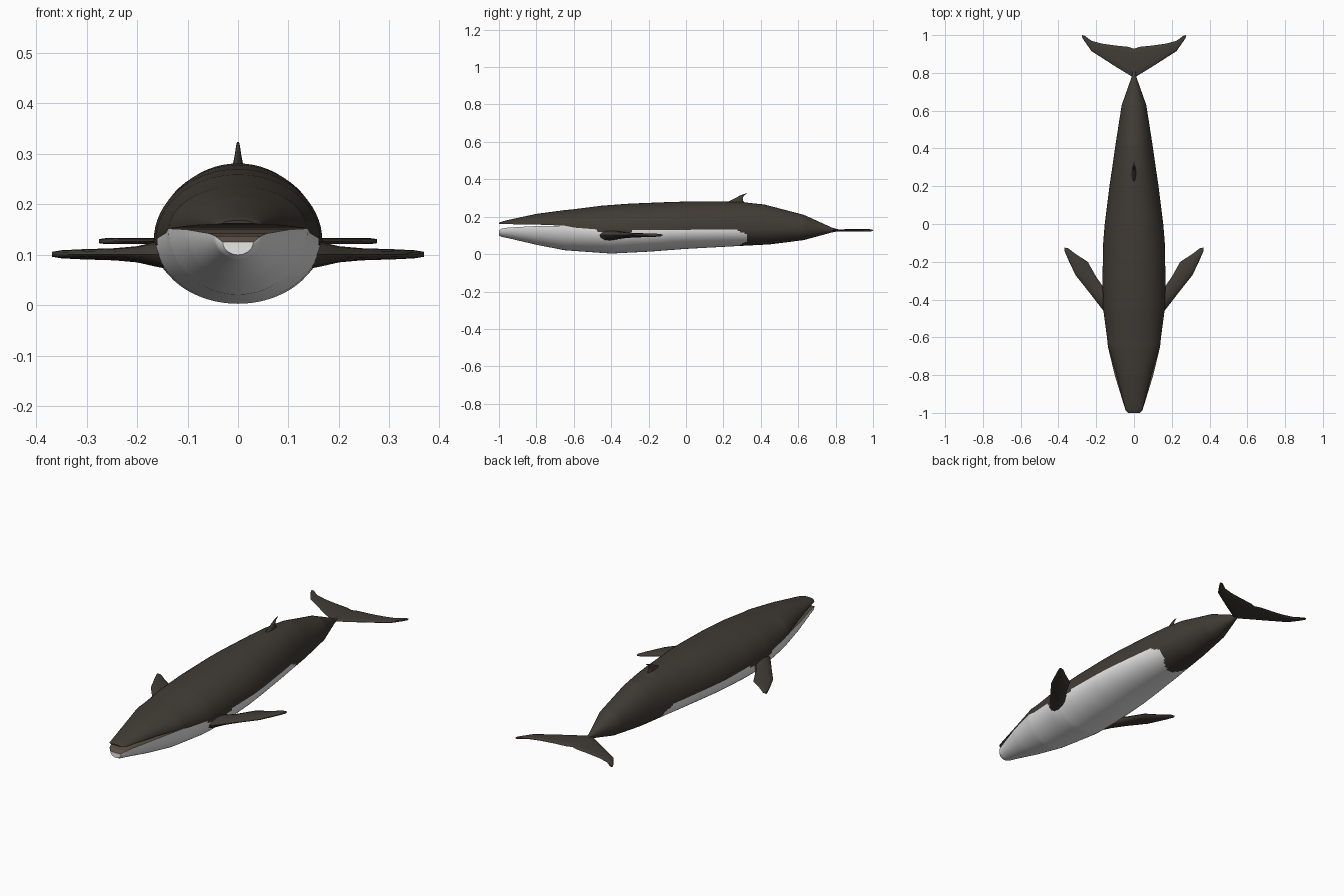
import bpy, bmesh, math

if "Cube" in bpy.data.objects:
    bpy.data.objects.remove(bpy.data.objects["Cube"])

def material(name, rgb):
    m = bpy.data.materials.new(name)
    m.diffuse_color = (*rgb, 1)
    m.use_nodes = True
    m.node_tree.nodes["Principled BSDF"].inputs["Base Color"].default_value = m.diffuse_color
    return m

DARK = material("dark skin", (0.052, 0.044, 0.035))
WHITE = material("pale belly", (0.8, 0.8, 0.8))
MOUTH = material("mouth lining", (0.10, 0.075, 0.055))

def finish(bm, name, mats, angle=40):
    me = bpy.data.meshes.new(name)
    bm.to_mesh(me)
    bm.free()
    ob = bpy.data.objects.new(name, me)
    bpy.context.collection.objects.link(ob)
    for m in mats:
        me.materials.append(m)
    bpy.ops.object.select_all(action='DESELECT')
    ob.select_set(True)
    bpy.context.view_layer.objects.active = ob
    bpy.ops.object.shade_smooth_by_angle(angle=math.radians(angle))
    return ob

def sample(table, y):
    """Linear interpolation of (y, a, b, c) rows."""
    for p, q in zip(table, table[1:]):
        if y <= q[0]:
            t = (y - p[0]) / (q[0] - p[0])
            return [a + (b - a) * t for a, b in zip(p[1:], q[1:])]
    return table[-1][1:]

# Body profiles: y, half width, side seam height, outer (back or belly) height
UPPER = [(-1.0, .030, .162, .168), (-.985, .045, .160, .174), (-.95, .054, .160, .183),
         (-.8, .092, .158, .215), (-.65, .136, .152, .235), (-.6, .143, .142, .240),
         (-.45, .163, .130, .259), (-.3, .167, .128, .270), (-.1, .163, .128, .278),
         (0, .155, .130, .281), (.2, .130, .132, .281), (.3, .115, .133, .278),
         (.42, .098, .135, .265), (.63, .065, .138, .210), (.78, .012, .130, .142),
         (.82, .006, .127, .131)]
JAW = [(-1.0, .030, .125, .100), (-.985, .045, .137, .092), (-.95, .056, .142, .085),
       (-.8, .102, .150, .050), (-.65, .138, .152, .021), (-.6, .143, .142, .017)]
BELLY = [(-.4, .003), (-.2, .013), (0, .028), (.33, .046), (.45, .052), (.63, .075),
         (.78, .116), (.82, .123)]
MOUTH_END = -.6
SEG = 32

def belly_height(y):
    return sample([(-.6, .017)] + BELLY, y)[0]

def is_pale(y, z):
    """Belly patch with a rounded rear end and a dip around the flippers."""
    rear = .33 - .05 * ((z - .085) / .04) ** 2
    dip = .155 - .052 * math.exp(-((y + .38) / .13) ** 2)
    return y < rear and (z < dip or y < MOUTH_END)

def build_body():
    bm = bmesh.new()
    ys = sorted({round(-1 + i * .0125, 4) for i in range(146)} | {r[0] for r in UPPER})
    for side in (1, -1):
        rings = []
        for y in ys:
            w, seam, out = sample(UPPER, y)
            if side < 0:
                if y <= MOUTH_END:
                    w, seam, out = sample(JAW, y)
                else:
                    out = belly_height(y)
            rings.append([bm.verts.new((w * math.cos(math.pi * i / SEG), y,
                          seam + (out - seam) * math.sin(math.pi * i / SEG)))
                          for i in range(SEG + 1)])
        for r, s, y in zip(rings, rings[1:], ys):
            quads = [(r[i], r[i + 1], s[i + 1], s[i]) for i in range(SEG)]
            if y < MOUTH_END - .001:      # palate and mouth floor
                quads.append((r[SEG], r[0], s[0], s[SEG]))
            for k, q in enumerate(quads):
                f = bm.faces.new(q if side < 0 else q[::-1])
                f.normal_update()
                c = f.calc_center_median()
                if k == SEG:
                    f.material_index = 2
                elif side < 0 and is_pale(c.y, c.z):
                    f.material_index = 1
        # snout tip and tail tip caps
        for ring, flip in ((rings[0], side > 0), (rings[-1], side < 0)):
            f = bm.faces.new(ring if flip else ring[::-1])
            f.material_index = 1 if side < 0 and ring is rings[0] else 0
    bmesh.ops.remove_doubles(bm, verts=bm.verts, dist=.0001)
    # make every face point outwards
    bm.normal_update()
    for f in bm.faces:
        c = f.calc_center_median()
        if f.material_index == 2:
            want = 1 if c.z < sample(JAW, c.y)[1] + .003 else -1
            if f.normal.z * want < 0:
                f.normal_flip()
        else:
            mid = sample(UPPER, c.y)[1]
            if abs(c.y) < .99 and f.normal.x * c.x + f.normal.z * (c.z - mid) < 0:
                f.normal_flip()
    return finish(bm, "body", [DARK, WHITE, MOUTH], 45)

def fin(name, sections, place, taper=1.0, n=12):
    """Loft of lens sections (span, lead, trail, half thickness)."""
    bm = bmesh.new()
    rings = []
    for span, lead, trail, half in sections:
        mid, chord = (lead + trail) / 2, (trail - lead) / 2
        ring = []
        for i in range(n):
            a = 2 * math.pi * i / n
            s = math.sin(a)
            thick = half * math.copysign(abs(s) ** taper, s)
            ring.append(bm.verts.new(place(span, mid + chord * math.cos(a), thick)))
        rings.append(ring)
    for r, s in zip(rings, rings[1:]):
        for i in range(n):
            j = (i + 1) % n
            bm.faces.new((r[i], r[j], s[j], s[i]))
    bm.faces.new(rings[0])
    bm.faces.new(rings[-1])
    bmesh.ops.recalc_face_normals(bm, faces=bm.faces)
    return finish(bm, name, [DARK])

build_body()

# Flippers
FLIPPER = [(.135, -.48, -.36, .030), (.165, -.455, -.33, .024), (.20, -.41, -.28, .016),
           (.245, -.352, -.20, .012), (.31, -.27, -.158, .010), (.35, -.185, -.127, .008),
           (.368, -.142, -.125, .005)]
for label, sx in (("left", 1), ("right", -1)):
    fin(label + "_flipper", FLIPPER, lambda s, y, t, sx=sx: (sx * s, y, .101 + t))

# Tail flukes, one loft from tip to tip
HALF = [(.03, .792, .938, .006), (.10, .835, .945, .006), (.17, .880, .955, .006),
        (.225, .915, .970, .006), (.262, .968, .997, .006), (.275, .988, 1.0, .004)]
FLUKES = [(-s, *r) for s, *r in reversed(HALF)] + [(0, .775, .928, .006)] + HALF
fin("tail_flukes", FLUKES, lambda s, y, t: (s, y, .127 + t), taper=.6)

# Dorsal fin
DORSAL = [(.262, .195, .33, .014), (.285, .235, .306, .009), (.300, .265, .303, .006),
          (.315, .292, .312, .004), (.323, .316, .326, .002)]
fin("dorsal_fin", DORSAL, lambda s, y, t: (t, y, s))
